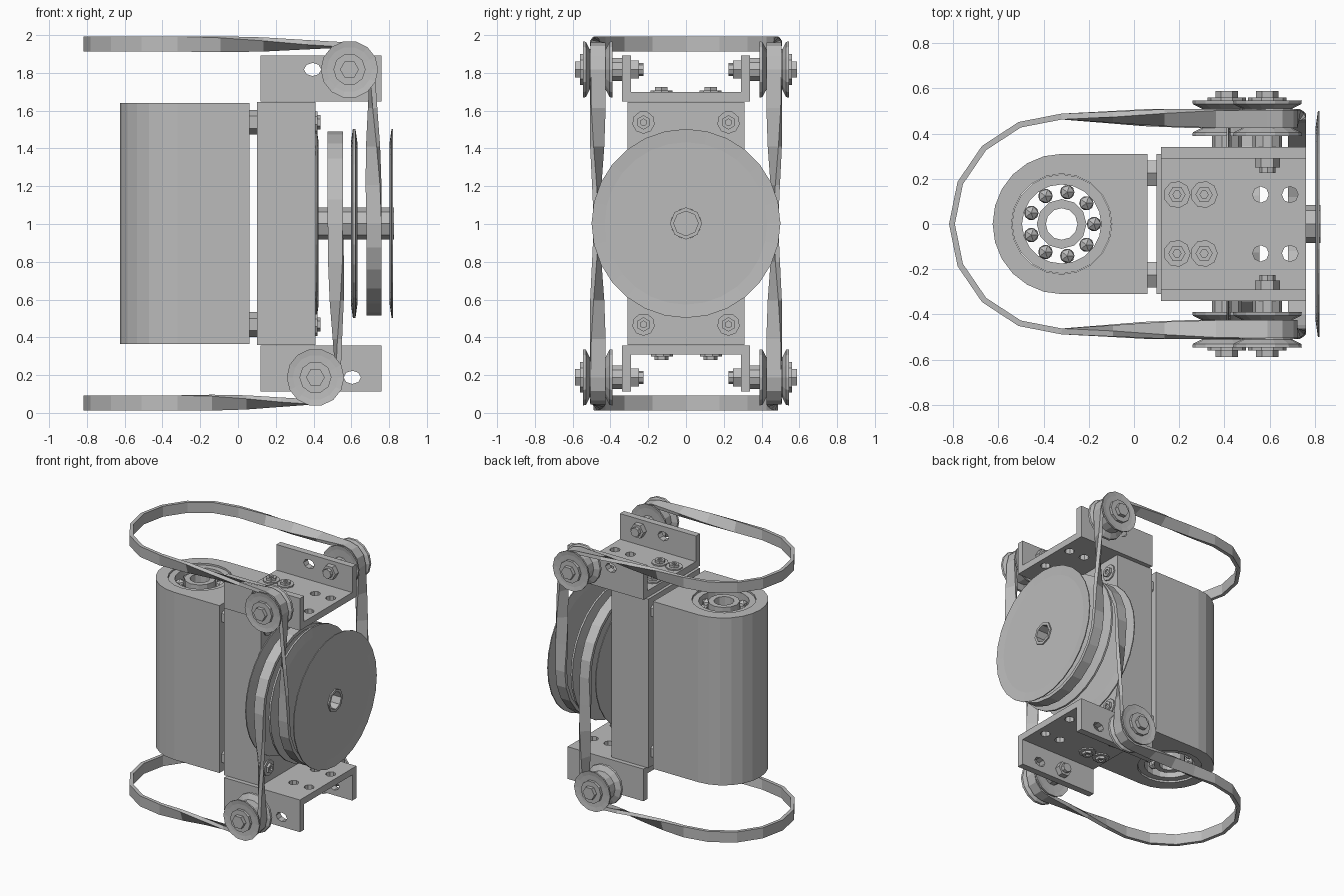
import bpy, bmesh
from math import radians, cos, sin, pi
from mathutils import Vector, Matrix

cube = bpy.data.objects.get("Cube")
if cube:
    bpy.data.objects.remove(cube, do_unlink=True)

grey = bpy.data.materials.new("plain_grey")
grey.use_nodes = True
grey.diffuse_color = (0.5, 0.5, 0.5, 1)
grey.node_tree.nodes["Principled BSDF"].inputs["Base Color"].default_value = (0.5, 0.5, 0.5, 1)

MID = 1.003                      # height of the main axle
X, Y, Z = Vector((1, 0, 0)), Vector((0, 1, 0)), Vector((0, 0, 1))


def finish(name, bm):
    bmesh.ops.recalc_face_normals(bm, faces=bm.faces)
    mesh = bpy.data.meshes.new(name)
    bm.to_mesh(mesh)
    bm.free()
    mesh.materials.append(grey)
    obj = bpy.data.objects.new(name, mesh)
    bpy.context.collection.objects.link(obj)
    return obj


def lathe(name, profile, centre, axis, sides=12, ring=False, stretch=1):
    """Turn (radius, height) points about an axis; ring closes the profile."""
    bm = bmesh.new()
    verts = [bm.verts.new((r, 0, h)) for r, h in profile]
    pairs = list(zip(verts, verts[1:])) + ([(verts[-1], verts[0])] if ring else [])
    edges = [bm.edges.new(p) for p in pairs]
    bmesh.ops.spin(bm, geom=verts + edges, cent=(0, 0, 0), axis=(0, 0, 1),
                   angle=2 * pi, steps=sides)
    bmesh.ops.remove_doubles(bm, verts=bm.verts, dist=0.0005)
    turn = Z.rotation_difference(axis).to_matrix().to_4x4()
    bmesh.ops.transform(bm, verts=bm.verts, matrix=Matrix.Translation(centre)
                        @ Matrix.Scale(stretch, 4, X) @ turn)
    return finish(name, bm)


def rod(name, radius, low, high, centre, axis, sides=12, stretch=1):
    return lathe(name, [(0, low), (radius, low), (radius, high), (0, high)],
                 centre, axis, sides, stretch=stretch)


def tube(name, inner, outer, low, high, centre, axis, sides=16):
    return lathe(name, [(inner, low), (outer, low), (outer, high), (inner, high)],
                 centre, axis, sides, ring=True)


def prism(name, outline, push):
    bm = bmesh.new()
    face = bm.faces.new([bm.verts.new(p) for p in outline])
    out = bmesh.ops.extrude_face_region(bm, geom=[face])["geom"]
    bmesh.ops.translate(bm, vec=push,
                        verts=[g for g in out if isinstance(g, bmesh.types.BMVert)])
    return finish(name, bm)


def cut(obj, cutters):
    """Cut the helper solids out of obj and discard them."""
    for c in cutters:
        mod = obj.modifiers.new("hole", "BOOLEAN")
        mod.operation, mod.solver, mod.object = "DIFFERENCE", "EXACT", c
    graph = bpy.context.evaluated_depsgraph_get()
    mesh = bpy.data.meshes.new_from_object(obj.evaluated_get(graph))
    obj.modifiers.clear()
    obj.data = mesh
    for c in cutters:
        bpy.data.objects.remove(c, do_unlink=True)


def screw(name, spot, axis):
    rod(name + "_washer", 0.06, 0, 0.01, spot, axis, 9)
    lathe(name + "_head", [(0, 0.01), (0.038, 0.01), (0.038, 0.028), (0.018, 0.028),
                           (0.018, 0.016), (0, 0.016)], spot, axis, 6)


# Rounded housing with a vertical bore
bore = Vector((-0.32, 0, MID))
arc = [radians(90 + 15 * i) for i in range(13)]
outline = [(bore.x + 0.305 * cos(a), 0.31 * sin(a), 0.365) for a in arc]
outline += [(0.06, -0.31, 0.365), (0.06, 0.31, 0.365)]
housing = prism("housing", outline, Z * 1.275)
cut(housing, [rod("bore_cutter", 0.222, -0.8, 0.8, bore, Z, 20)])

# Ball bearings at both ends of the bore
for s, side in ((1, "upper"), (-1, "lower")):
    tube(side + "_bearing_outer_race", 0.175, 0.22, 0.5, 0.625, bore, Z * s, 20)
    tube(side + "_bearing_inner_race", 0.07, 0.11, 0.5, 0.625, bore, Z * s, 12)
    for i in range(9):
        a = 2 * pi * i / 9
        bm = bmesh.new()
        bmesh.ops.create_icosphere(bm, subdivisions=1, radius=0.036)
        spot = bore + Vector((0.143 * cos(a), 0.143 * sin(a), s * 0.57))
        bmesh.ops.translate(bm, verts=bm.verts, vec=spot)
        finish(side + "_bearing_ball", bm)

# Upright mounting block with corner screws
prism("mounting_block", [(0.1, -0.31, 0.36), (0.41, -0.31, 0.36),
                         (0.41, 0.31, 0.36), (0.1, 0.31, 0.36)], Z * 1.286)
for y in (-0.225, 0.225):
    for h in (-0.535, 0.535):
        spot = Vector((0.41, y, MID + h))
        screw("block_screw", spot, X)
        rod("block_spacer", 0.065, -0.36, -0.31, spot, X, 6)

# Two spoolless pulleys on a hollow hub
axle = Vector((0, 0, MID))
tube("pulley_hub", 0.065, 0.085, 0.41, 0.825, axle, X, 8)
for x, lean in ((0.415, 1), (0.61, -1), (0.62, 1), (0.815, -1)):
    # each flange has a flat web and a rim flared away from its groove
    lathe("pulley_flange", [(0.08, 0.012), (0.43, 0.012), (0.5, 0.002), (0.5, -0.005),
                            (0.43, 0), (0.08, 0)],
          axle + X * x, X * lean, 28, ring=True)


def blend(a, b, steps):
    """Frames between two (point, width direction) frames."""
    return [(a[0].lerp(b[0], i / steps), a[1].lerp(b[1], i / steps).normalized())
            for i in range(1, steps)]


def belt(name, s, idler_x, pulley_x):
    """Twisted closed belt: U bend, idler, pulley and mirrored return."""
    r = 0.475
    bend = [(Vector((-0.32 - 0.485 * cos(a), r * sin(a), MID + s * 0.95)), Z)
            for a in (radians(22.5 * i) for i in range(5))]
    roll = [(Vector((idler_x + 0.12 * cos(a), 0.465, MID + s * (0.815 + 0.13 * sin(a)))), Y)
            for a in (radians(90 - 30 * i) for i in range(4))]
    wrap = [(Vector((pulley_x, r * cos(a), MID - s * r * sin(a))), X)
            for a in (radians(15 * i) for i in range(7))]
    half = bend + blend(bend[-1], roll[0], 4) + roll + blend(roll[-1], wrap[0], 4) + wrap
    flip = Vector((1, -1, 1))
    path = half + [(p * flip, w * flip) for p, w in half[-2:0:-1]]
    bm = bmesh.new()
    loops = []
    for i, (p, w) in enumerate(path):
        along = path[(i + 1) % len(path)][0] - path[i - 1][0]
        n = along.cross(w).normalized() * 0.013
        w = w * 0.04
        loops.append([bm.verts.new(p + d) for d in (w + n, w - n, -w - n, n - w)])
    for i, b in enumerate(loops):
        a = loops[i - 1]
        for k in range(4):
            bm.faces.new((a[k - 1], a[k], b[k], b[k - 1]))
    finish(name, bm)


# Upper and lower channel brackets with idlers and belts
for s, side, idler_x, slot_x, pulley_x in ((1, "upper", 0.59, 0.395, 0.72),
                                           (-1, "lower", 0.41, 0.605, 0.515)):
    shape = [(-0.34, 0.645), (0.34, 0.645), (0.34, 0.89), (0.29, 0.89),
             (0.29, 0.695), (-0.29, 0.695), (-0.29, 0.89), (-0.34, 0.89)]
    bracket = prism(side + "_bracket", [(0.12, y, MID + s * h) for y, h in shape], X * 0.64)
    holes = [rod("hole_cutter", 0.036, -0.1, 0.1, Vector((x, y, MID + s * 0.67)), Z, 8)
             for x in (0.56, 0.69) for y in (-0.13, 0.13)]
    # stretching acts on local x before placement
    holes.append(rod("slot_cutter", 0.035, -0.6, 0.6,
                     Vector((slot_x, 0, MID + s * 0.815)), Y, 8, stretch=1.3))
    cut(bracket, holes)
    for x in (0.19, 0.31):
        for y in (-0.13, 0.13):
            screw(side + "_bracket_screw", Vector((x, y, MID + s * 0.695)), Z * s)

    for m, hand in ((1, "back"), (-1, "front")):
        name, spot, out = f"{side}_{hand}_", Vector((idler_x, 0, MID + s * 0.815)), Y * m
        # grooved idler wheel
        lathe(name + "idler", [(0.03, 0.4), (0.12, 0.395), (0.152, 0.39), (0.15, 0.405),
                               (0.11, 0.425), (0.11, 0.51), (0.15, 0.53), (0.152, 0.545),
                               (0.12, 0.54), (0.03, 0.535)], spot, out, 14, ring=True)
        rod(name + "axle_bolt", 0.035, 0.225, 0.56, spot, out, 8)
        rod(name + "nut", 0.055, 0.25, 0.29, spot, out, 6)
        rod(name + "inner_washer", 0.065, 0.34, 0.395, spot, out, 10)
        rod(name + "outer_washer", 0.085, 0.54, 0.56, spot, out, 10)
        rod(name + "bolt_head", 0.05, 0.56, 0.588, spot, out, 6)
    belt(side + "_belt", s, idler_x, pulley_x)
